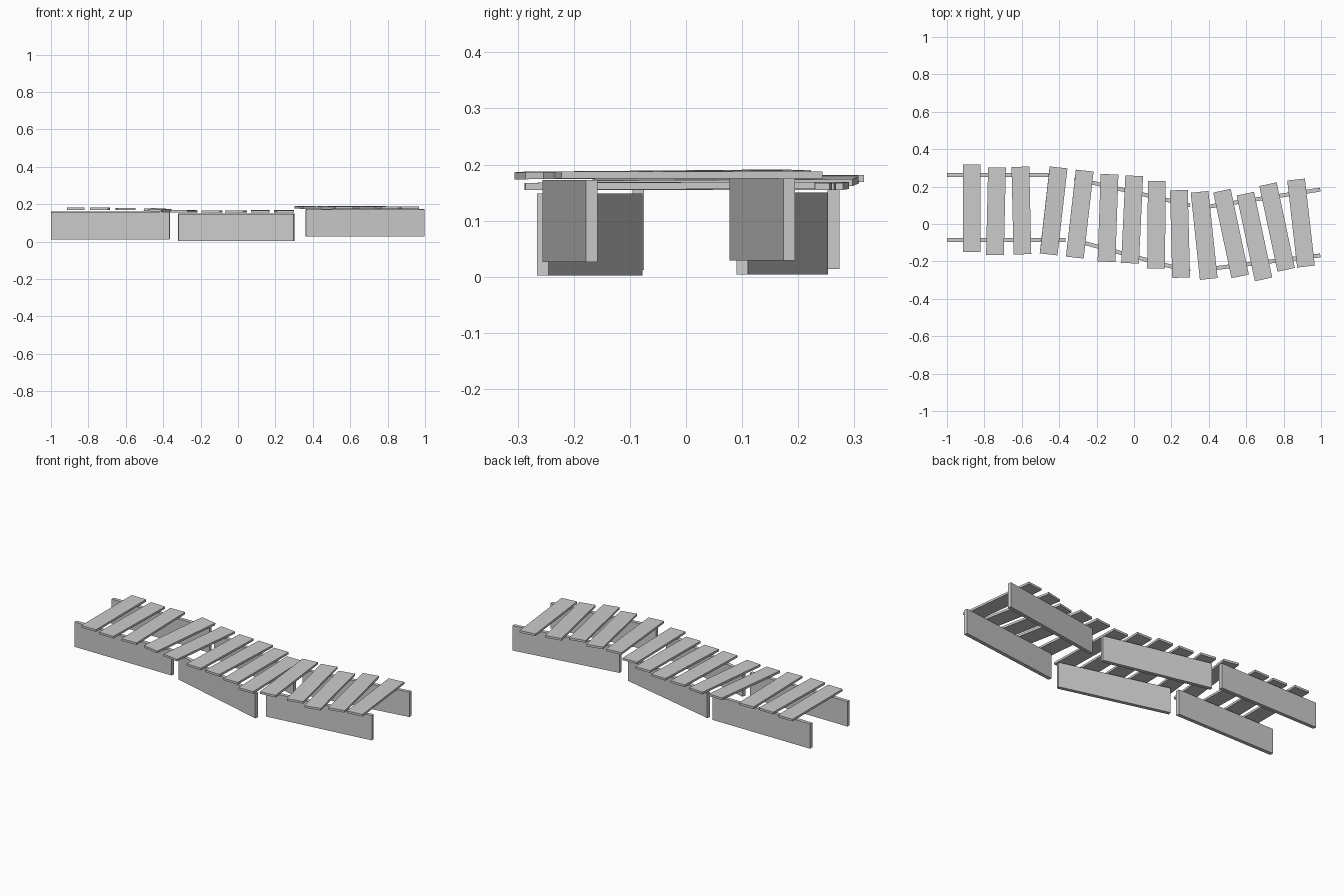
import bpy
from math import atan2, hypot, radians

THICK = 0.0125


def box(name, loc, size, rot=(0, 0, 0)):
    bpy.ops.mesh.primitive_cube_add(size=1, location=loc, rotation=rot)
    ob = bpy.context.object
    ob.name = name
    ob.scale = size
    bpy.ops.object.transform_apply(location=False, rotation=False, scale=True)
    return ob


def beam(name, a, b, z0, height=0.146):
    # upright board running between two plan points
    dx, dy = b[0] - a[0], b[1] - a[1]
    box(name, ((a[0] + b[0]) / 2, (a[1] + b[1]) / 2, z0 + height / 2),
        (hypot(dx, dy), 0.021, height), (0, 0, atan2(dy, dx)))


# supporting side boards, three sections
beam("left_front_beam", (-1.0, -0.085), (-0.365, -0.085), 0.012)
beam("left_back_beam", (-1.0, 0.263), (-0.363, 0.263), 0.014)
beam("middle_front_beam", (-0.315, -0.088), (0.300, -0.255), 0.002)
beam("middle_back_beam", (-0.318, 0.243), (0.300, 0.100), 0.004)
beam("right_front_beam", (0.361, -0.245), (0.996, -0.168), 0.026)
beam("right_back_beam", (0.365, 0.088), (0.996, 0.184), 0.029)

# walkway planks: x, y, z, turn, roll, pitch in degrees
planks = [
    (-0.868, 0.083, 0.175, 0, 0, 0),
    (-0.738, 0.068, 0.175, -1.3, 0, 0),
    (-0.602, 0.072, 0.174, 1.3, 0, 0),
    (-0.430, 0.070, 0.169, -6.5, 0.3, 3),
    (-0.290, 0.053, 0.162, -6.5, 0, 1),
    (-0.139, 0.032, 0.161, -2, 0, 0),
    (-0.010, 0.024, 0.161, -2.7, 0, 0),
    (0.120, -0.004, 0.162, -0.5, 0.2, 0),
    (0.246, -0.053, 0.162, 1.5, 0.2, 0),
    (0.375, -0.061, 0.182, 6, 0.5, 0),
    (0.519, -0.051, 0.183, 12, 0.5, 0),
    (0.644, -0.067, 0.182, 12, 0.5, 0),
    (0.765, -0.016, 0.182, 12, 0.4, 0),
    (0.893, 0.005, 0.181, 6.5, 0, 0),
]
for i, (x, y, z, turn, roll, pitch) in enumerate(planks):
    box(f"plank_{i + 1}", (x, y, z), (0.095, 0.468, THICK),
        (radians(roll), radians(pitch), radians(turn)))
